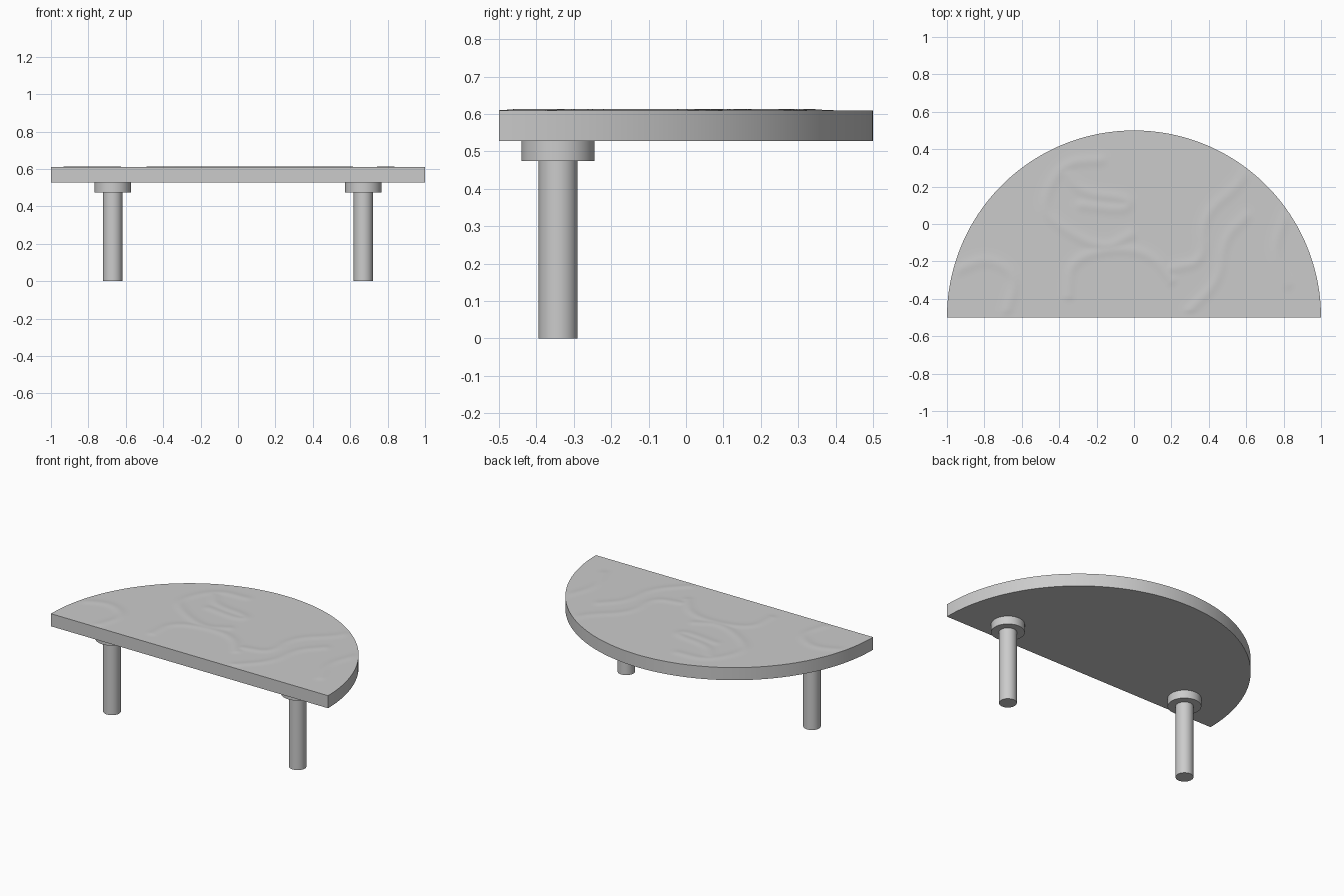
import bpy, bmesh, math
from mathutils import Vector, kdtree

if "Cube" in bpy.data.objects:
    bpy.data.objects.remove(bpy.data.objects["Cube"])

grey = bpy.data.materials.new("light_grey")
grey.use_nodes = True
grey.diffuse_color = (0.6, 0.6, 0.6, 1)
grey.node_tree.nodes["Principled BSDF"].inputs["Base Color"].default_value = (0.6, 0.6, 0.6, 1)

TOP, UNDER, FRONT = 0.61, 0.528, -0.5
RINGS, STEPS = 80, 160

# Soft raised veins on the table top, as rough strokes to be rounded off
veins = [
    [(-.18, .34), (-.38, .33), (-.5, .1), (-.4, -.02), (-.16, -.14), (-.02, -.06)],
    [(-.36, .27), (-.28, .16), (-.02, .14), (-.04, .07), (-.28, .1)],
    [(.6, .32), (.58, .22), (.36, .04), (.38, -.2), (.2, -.24)],
    [(.6, .04), (.48, -.08), (.46, -.3), (.3, -.46)],
    [(-.35, -.38), (-.34, -.2), (-.14, -.13), (.08, -.15), (.2, -.3)],
    [(-.93, -.24), (-.78, -.18), (-.62, -.28), (-.68, -.47)],
    [(.82, .06), (.74, -.14), (.82, -.32)],
]


def rounded(stroke):
    """Cut corners repeatedly until the stroke is a smooth, dense curve."""
    pts = [Vector((x, y, 0)) for x, y in stroke]
    for _ in range(5):
        cut = [pts[0]]
        for a, b in zip(pts, pts[1:]):
            cut += [a.lerp(b, 0.25), a.lerp(b, 0.75)]
        pts = cut + [pts[-1]]
    return pts


samples = [p for v in veins for p in rounded(v)]
tree = kdtree.KDTree(len(samples))
for i, p in enumerate(samples):
    tree.insert(p, i)
tree.balance()


def top_point(radius, angle):
    x, y = radius * math.cos(angle), FRONT + radius * math.sin(angle)
    dist = tree.find((x, y, 0))[2]
    fade = max(0, min(1, (1 - radius) / 0.04, (y - FRONT) / 0.04))
    return x, y, TOP + 0.003 * fade * math.exp(-(dist / 0.028) ** 2)


def finish(name, bm):
    mesh = bpy.data.meshes.new(name)
    bmesh.ops.recalc_face_normals(bm, faces=bm.faces)
    bm.to_mesh(mesh)
    bm.free()
    mesh.materials.append(grey)
    obj = bpy.data.objects.new(name, mesh)
    bpy.context.collection.objects.link(obj)
    bpy.ops.object.select_all(action='DESELECT')
    obj.select_set(True)
    bpy.context.view_layer.objects.active = obj
    bpy.ops.object.shade_smooth_by_angle(angle=math.radians(30))
    return obj


# Half-round table top: a fan of rings, then walls and a flat underside
bm = bmesh.new()
hub = bm.verts.new((0, FRONT, TOP))
rings = [[bm.verts.new(top_point(r / RINGS, math.pi * s / STEPS)) for s in range(STEPS + 1)]
         for r in range(1, RINGS + 1)]
for s in range(STEPS):
    bm.faces.new((hub, rings[0][s], rings[0][s + 1]))
    for inner, outer in zip(rings, rings[1:]):
        bm.faces.new((inner[s], outer[s], outer[s + 1], inner[s + 1]))
rim = [e for e in bm.edges if e.is_boundary]
walls = bmesh.ops.extrude_edge_only(bm, edges=rim)["geom"]
for v in (g for g in walls if isinstance(g, bmesh.types.BMVert)):
    v.co.z = UNDER
bmesh.ops.holes_fill(bm, edges=[g for g in walls if isinstance(g, bmesh.types.BMEdge)], sides=0)
finish("table_top", bm)


# Round legs with wider collars beneath the top
def cylinder(name, x, radius, low, high):
    bm = bmesh.new()
    bmesh.ops.create_cone(bm, cap_ends=True, segments=64, radius1=radius, radius2=radius,
                          depth=high - low)
    bmesh.ops.translate(bm, verts=bm.verts, vec=(x, -0.342, (low + high) / 2))
    finish(name, bm)


for side, x in (("left", 0.67), ("right", -0.67)):
    cylinder(side + "_leg", x, 0.052, 0, 0.476)
    cylinder(side + "_collar", x, 0.098, 0.475, UNDER)
